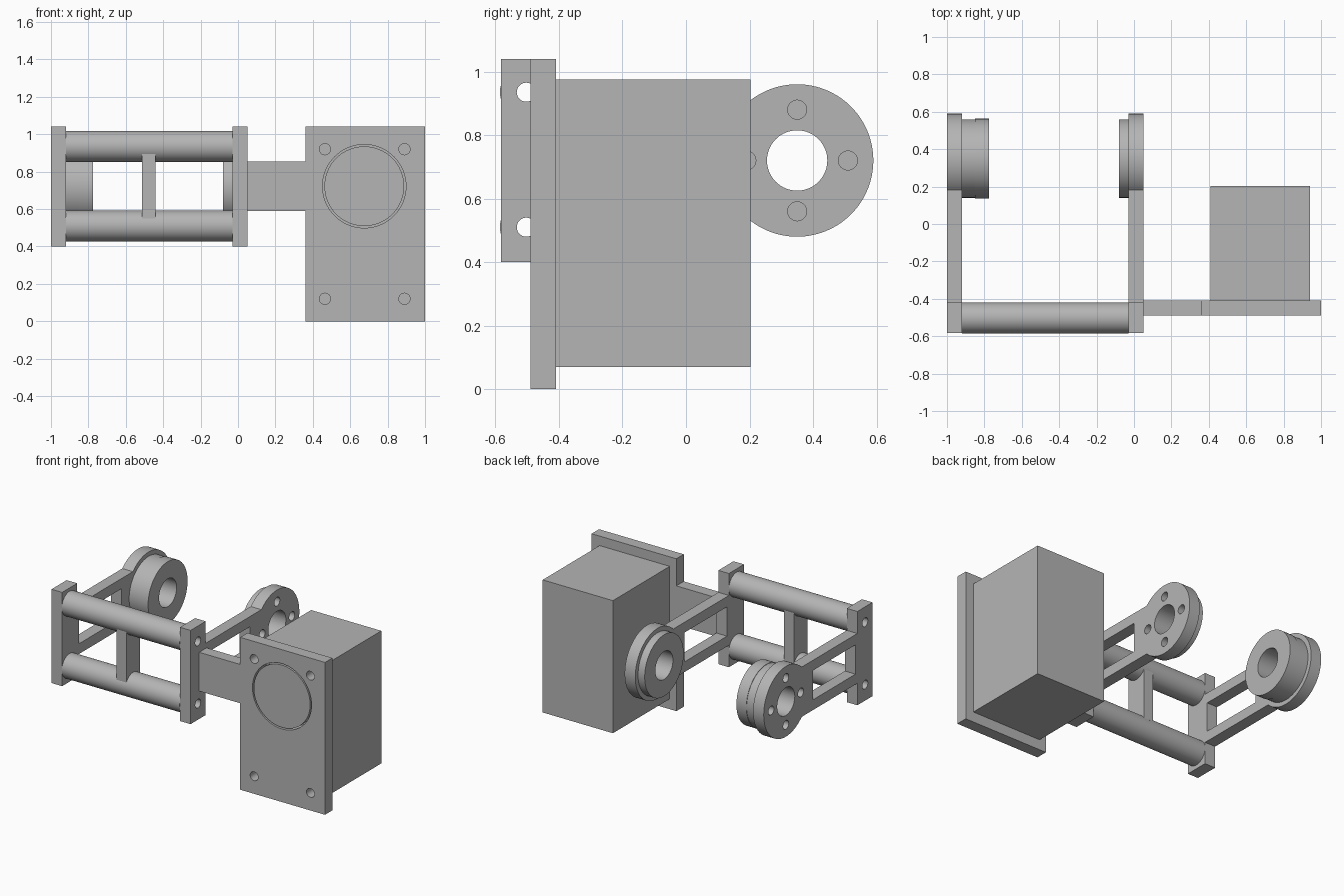
import bpy, bmesh
from math import sin, cos, pi, asin, radians
from mathutils import Matrix

cube = bpy.data.objects.get("Cube")
if cube:
    bpy.data.objects.remove(cube, do_unlink=True)

grey = bpy.data.materials.new("machined grey")
grey.use_nodes = True
colour = (0.46, 0.46, 0.46, 1)
grey.diffuse_color = colour
grey.node_tree.nodes["Principled BSDF"].inputs["Base Color"].default_value = colour

# Local profile plane to world: "x" takes (y, z) outlines, "y" takes (x, z) outlines
AXES = {
    "x": Matrix(((0, 0, 1, 0), (1, 0, 0, 0), (0, 1, 0, 0), (0, 0, 0, 1))),
    "y": Matrix(((1, 0, 0, 0), (0, 0, -1, 0), (0, 1, 0, 0), (0, 0, 0, 1))),
}


def arc(u, v, r, start=0, sweep=2 * pi, n=64):
    return [(u + r * cos(start + sweep * i / n), v + r * sin(start + sweep * i / n))
            for i in range(n)]


def rect(u0, u1, v0, v1):
    return [(u0, v0), (u1, v0), (u1, v1), (u0, v1)]


def prism(name, axis, low, high, outlines):
    """Extrude an outline, with any holes inside it, from low to high along an axis."""
    curve = bpy.data.curves.new(name, "CURVE")
    curve.dimensions = "2D"
    curve.fill_mode = "BOTH"
    curve.extrude = (high - low) / 2
    for outline in outlines:
        spline = curve.splines.new("POLY")
        spline.points.add(len(outline) - 1)
        for point, (u, v) in zip(spline.points, outline):
            point.co = (u, v, 0, 1)
        spline.use_cyclic_u = True
    temp = bpy.data.objects.new(name + " outline", curve)
    bpy.context.collection.objects.link(temp)
    mesh = bpy.data.meshes.new_from_object(
        temp.evaluated_get(bpy.context.evaluated_depsgraph_get()))
    bpy.data.objects.remove(temp, do_unlink=True)

    middle = (low + high) / 2
    shift = (middle, 0, 0) if axis == "x" else (0, middle, 0)
    mesh.transform(Matrix.Translation(shift) @ AXES[axis])
    bm = bmesh.new()
    bm.from_mesh(mesh)
    bmesh.ops.remove_doubles(bm, verts=bm.verts, dist=0.0001)
    bmesh.ops.recalc_face_normals(bm, faces=bm.faces)
    bm.to_mesh(mesh)
    bm.free()
    for face in mesh.polygons:
        face.use_smooth = True
    mesh.set_sharp_from_angle(angle=radians(30))
    mesh.materials.clear()
    mesh.materials.append(grey)
    obj = bpy.data.objects.new(name, mesh)
    bpy.context.collection.objects.link(obj)
    return obj


# Shared dimensions
HUB_Y, MID_Z, HUB_R, BORE = 0.35, 0.72, 0.24, 0.095
BAR_FRONT, BAR_BACK = -0.583, -0.42
ROD_Y, ROD_ZS, HOLE = -0.503, (0.51, 0.935), 0.03
ARM = 0.17

# Side bracket profile: upright bar, level arm and round hub
join = pi - asin(ARM / HUB_R)
bracket = [(BAR_BACK, MID_Z - ARM), (BAR_BACK, 0.4), (BAR_FRONT, 0.4),
           (BAR_FRONT, 1.04), (BAR_BACK, 1.04), (BAR_BACK, MID_Z + ARM)]
bracket += arc(HUB_Y, MID_Z, HUB_R, join, -2 * join)
bracket.append((HUB_Y + HUB_R * cos(join), MID_Z - ARM))
holes = [arc(ROD_Y, z, HOLE, n=32) for z in ROD_ZS]
holes += [arc(HUB_Y + 0.16 * cos(k * pi / 2), MID_Z + 0.16 * sin(k * pi / 2), HOLE, n=32)
          for k in range(4)]
holes += [arc(HUB_Y, MID_Z, BORE), rect(-0.4, 0.06, 0.62, 0.82)]
for name, x in (("right_bracket", -1), ("left_bracket", -0.03)):
    prism(name, "x", x, x + 0.08, [bracket] + holes)

# Bored bosses on the inner faces of the hubs
for name, low, high, r in (("right_boss", -0.92, -0.85, 0.21),
                           ("right_boss_collar", -0.85, -0.775, 0.213),
                           ("left_boss", -0.08, -0.03, 0.21)):
    prism(name, "x", low, high, [arc(HUB_Y, MID_Z, r), arc(HUB_Y, MID_Z, BORE)])

# Hollow spacer rods and the rib between them
for name, z in zip(("lower_rod", "upper_rod"), ROD_ZS):
    prism(name, "x", -0.92, -0.03, [arc(ROD_Y, z, 0.083), arc(ROD_Y, z, HOLE, n=32)])
prism("rod_rib", "x", -0.513, -0.44, [rect(-0.576, -0.43, 0.55, 0.9)])

# Motor plate with its neck, screw holes and pilot bore
plate = [(0.05, 0.59), (0.36, 0.59), (0.36, 0), (1, 0),
         (1, 1.04), (0.36, 1.04), (0.36, 0.855), (0.05, 0.855)]
screws = [arc(x, z, HOLE, n=32) for x in (0.465, 0.89) for z in (0.12, 0.92)]
prism("motor_plate", "y", -0.49, -0.41, [plate, arc(0.675, 0.722, 0.223)] + screws)

# Motor body and the round pilot sitting in the plate
prism("motor_body", "y", -0.41, 0.203, [rect(0.41, 0.94, 0.07, 0.975)])
prism("motor_pilot", "y", -0.49, -0.41, [arc(0.675, 0.722, 0.213)])
